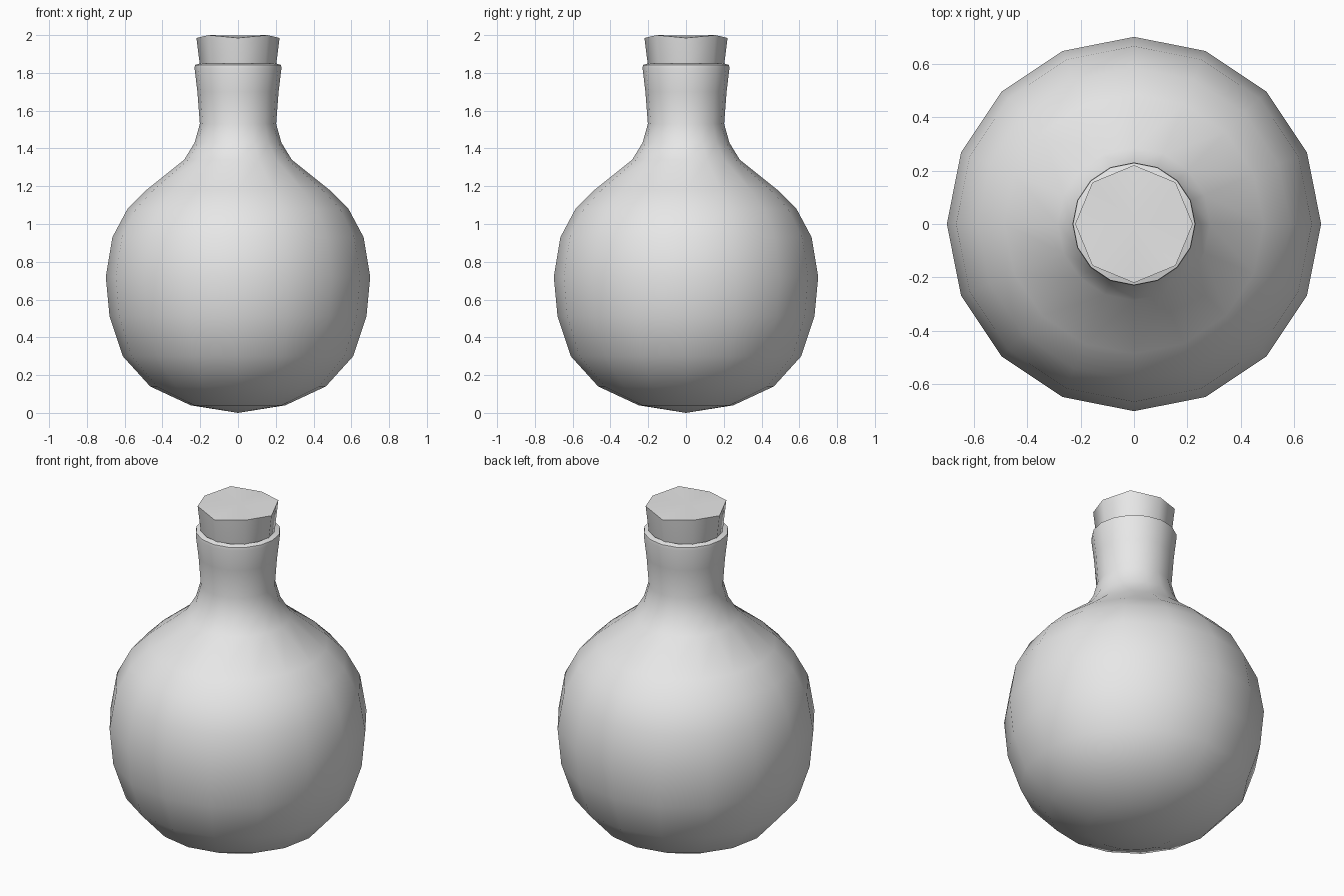
import bpy, bmesh, math

if "Cube" in bpy.data.objects:
    bpy.data.objects.remove(bpy.data.objects["Cube"])

grey = bpy.data.materials.new("plain grey")
grey.diffuse_color = (0.8, 0.8, 0.8, 1)
grey.use_nodes = True
grey.node_tree.nodes["Principled BSDF"].inputs["Base Color"].default_value = grey.diffuse_color

def lathe(name, profile, sides, wobble=0.0):
    """Spin (radius, z) points around z; radius 0 makes a pole."""
    bm = bmesh.new()
    rings = []
    for r, z in profile:
        if r == 0:
            rings.append([bm.verts.new((0, 0, z))] * sides)
        else:
            rings.append([bm.verts.new((r * math.cos(math.tau * i / sides),
                                        r * math.sin(math.tau * i / sides), z))
                          for i in range(sides)])
    # odd corners of the last ring are raised (uneven cork edge)
    if wobble:
        for v in rings[-2][1::2]:
            v.co.z += wobble
    for a, b in zip(rings, rings[1:]):
        for i in range(sides):
            j = (i + 1) % sides
            quad = list(dict.fromkeys((a[i], a[j], b[j], b[i])))
            bm.faces.new(quad)
    bmesh.ops.recalc_face_normals(bm, faces=bm.faces)
    me = bpy.data.meshes.new(name)
    bm.to_mesh(me)
    bm.free()
    me.materials.append(grey)
    ob = bpy.data.objects.new(name, me)
    bpy.context.collection.objects.link(ob)
    bpy.context.view_layer.objects.active = ob
    ob.select_set(True)
    bpy.ops.object.shade_smooth_by_angle(angle=math.radians(55))
    ob.select_set(False)

# round flask with flared neck, lip and a short inner wall
lathe("flask", [(0, 0), (0.25, 0.04), (0.465, 0.14), (0.61, 0.30), (0.68, 0.51),
                (0.70, 0.72), (0.665, 0.93), (0.585, 1.08), (0.485, 1.18),
                (0.285, 1.34), (0.23, 1.43), (0.202, 1.53), (0.215, 1.70),
                (0.23, 1.825), (0.228, 1.842), (0.20, 1.85), (0.185, 1.82),
                (0.17, 1.65)], 16)

# eight-sided tapered cork
lathe("cork", [(0, 1.65), (0.165, 1.65), (0.203, 1.85), (0.22, 1.985), (0, 1.997)], 8, 0.015)
